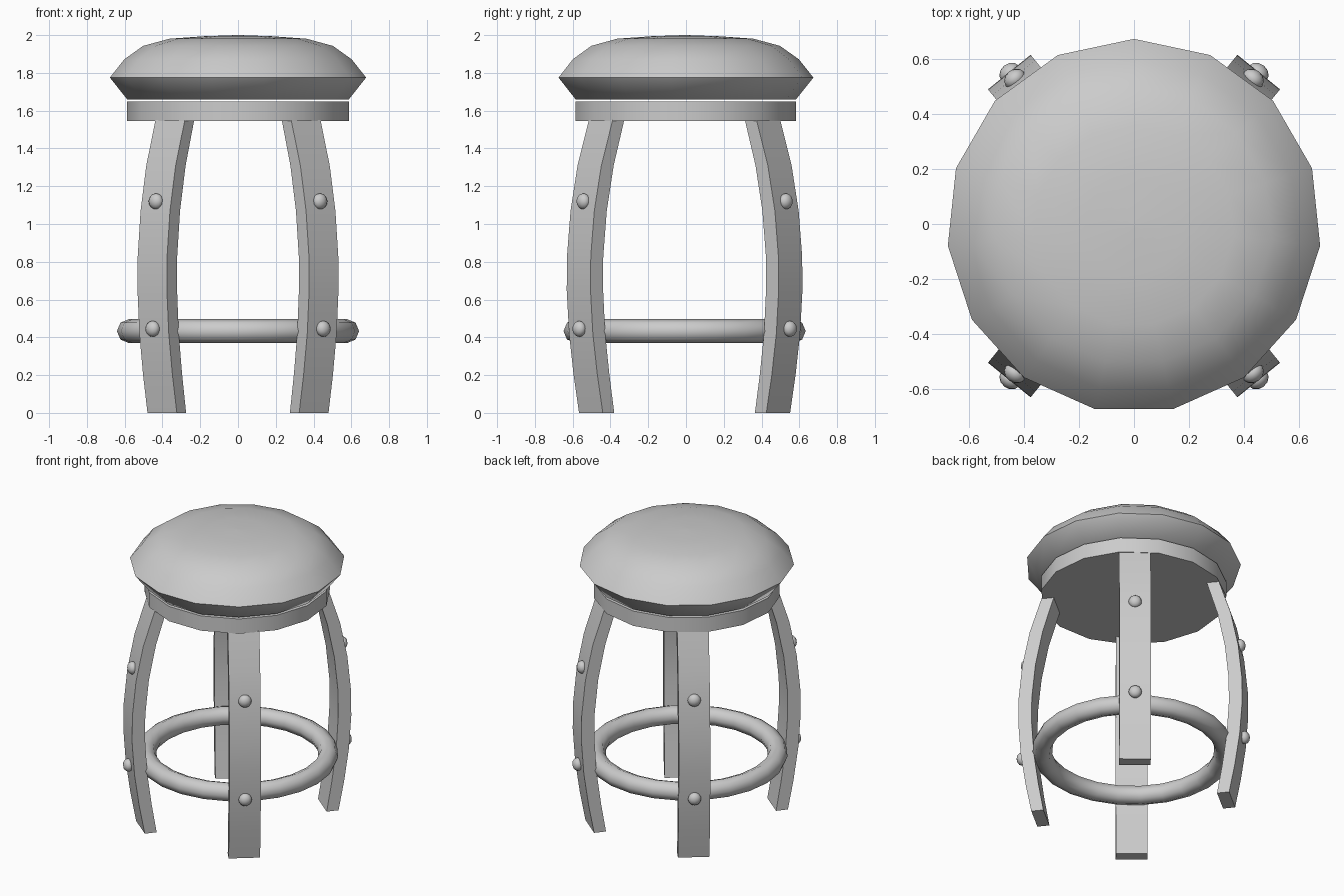
import bpy, bmesh, math
from mathutils import Matrix

if "Cube" in bpy.data.objects:
    bpy.data.objects.remove(bpy.data.objects["Cube"])

CY = -0.0075                      # slight offset of the 15-sided seat's axis
LEG_ANGLE = math.radians(51)


def finish(name, bm, angle=35):
    bmesh.ops.recalc_face_normals(bm, faces=bm.faces)
    me = bpy.data.meshes.new(name)
    bm.to_mesh(me)
    bm.free()
    ob = bpy.data.objects.new(name, me)
    bpy.context.collection.objects.link(ob)
    bpy.ops.object.select_all(action='DESELECT')
    ob.select_set(True)
    bpy.context.view_layer.objects.active = ob
    bpy.ops.object.shade_smooth_by_angle(angle=math.radians(angle))
    return ob


def lathe(name, profile, sides, closed=False, angle=35):
    """Revolve (radius, z) points around the stool axis, one vertex at +y."""
    bm = bmesh.new()
    rings = []
    for r, z in profile:
        ring = []
        for i in range(sides):
            a = math.pi / 2 + math.tau * i / sides
            ring.append(bm.verts.new((r * math.cos(a), CY + r * math.sin(a), z)))
        rings.append(ring)
    pairs = list(zip(rings, rings[1:]))
    if closed:
        pairs.append((rings[-1], rings[0]))
    for lo, hi in pairs:
        for i in range(sides):
            j = (i + 1) % sides
            bm.faces.new((lo[i], lo[j], hi[j], hi[i]))
    if not closed:
        bm.faces.new(rings[0])
        bm.faces.new(rings[-1])
    return finish(name, bm, angle)


# Padded cushion and the disc under it
lathe("cushion", [(0.59, 1.66), (0.682, 1.775), (0.605, 1.872), (0.505, 1.943),
                  (0.365, 1.981), (0.18, 1.994), (0.01, 2.0)], 15, angle=60)
lathe("seat_base", [(0.59, 1.545), (0.59, 1.648)], 15)

# Foot ring
tube = [(0.578 + 0.063 * math.cos(math.tau * k / 8),
         0.433 + 0.063 * math.sin(math.tau * k / 8)) for k in range(8)]
lathe("foot_ring", tube, 24, closed=True, angle=60)

# Bowed legs: (inner radius, outer radius, z)
leg_profile = [(0.56, 0.638, 0.0), (0.593, 0.675, 0.2), (0.622, 0.706, 0.42),
               (0.636, 0.722, 0.65), (0.635, 0.72, 0.83), (0.611, 0.696, 1.07),
               (0.564, 0.648, 1.31), (0.492, 0.571, 1.55)]


def leg(name, rot):
    bm = bmesh.new()
    rings = [[bm.verts.new(p) for p in ((ri, -0.1, z), (ro, -0.1, z), (ro, 0.1, z), (ri, 0.1, z))]
             for ri, ro, z in leg_profile]
    for lo, hi in zip(rings, rings[1:]):
        for i in range(4):
            j = (i + 1) % 4
            bm.faces.new((lo[i], lo[j], hi[j], hi[i]))
    bm.faces.new(rings[0])
    bm.faces.new(rings[-1])
    bm.transform(rot)
    finish(name, bm)


def bolt(name, rot, r, z):
    bm = bmesh.new()
    bmesh.ops.create_uvsphere(bm, u_segments=12, v_segments=8, radius=1)
    bm.transform(rot @ Matrix.Translation((r, 0, z)) @ Matrix.Diagonal((0.034, 0.042, 0.042, 1)))
    finish(name, bm, 60)


# Four legs, each with two domed bolts
angles = {"back_right": LEG_ANGLE, "back_left": math.pi - LEG_ANGLE,
          "front_left": math.pi + LEG_ANGLE, "front_right": -LEG_ANGLE}
for side, a in angles.items():
    rot = Matrix.Translation((0, CY, 0)) @ Matrix.Rotation(a, 4, 'Z')
    leg(side + "_leg", rot)
    bolt(side + "_upper_bolt", rot, 0.69, 1.12)
    bolt(side + "_lower_bolt", rot, 0.718, 0.445)
